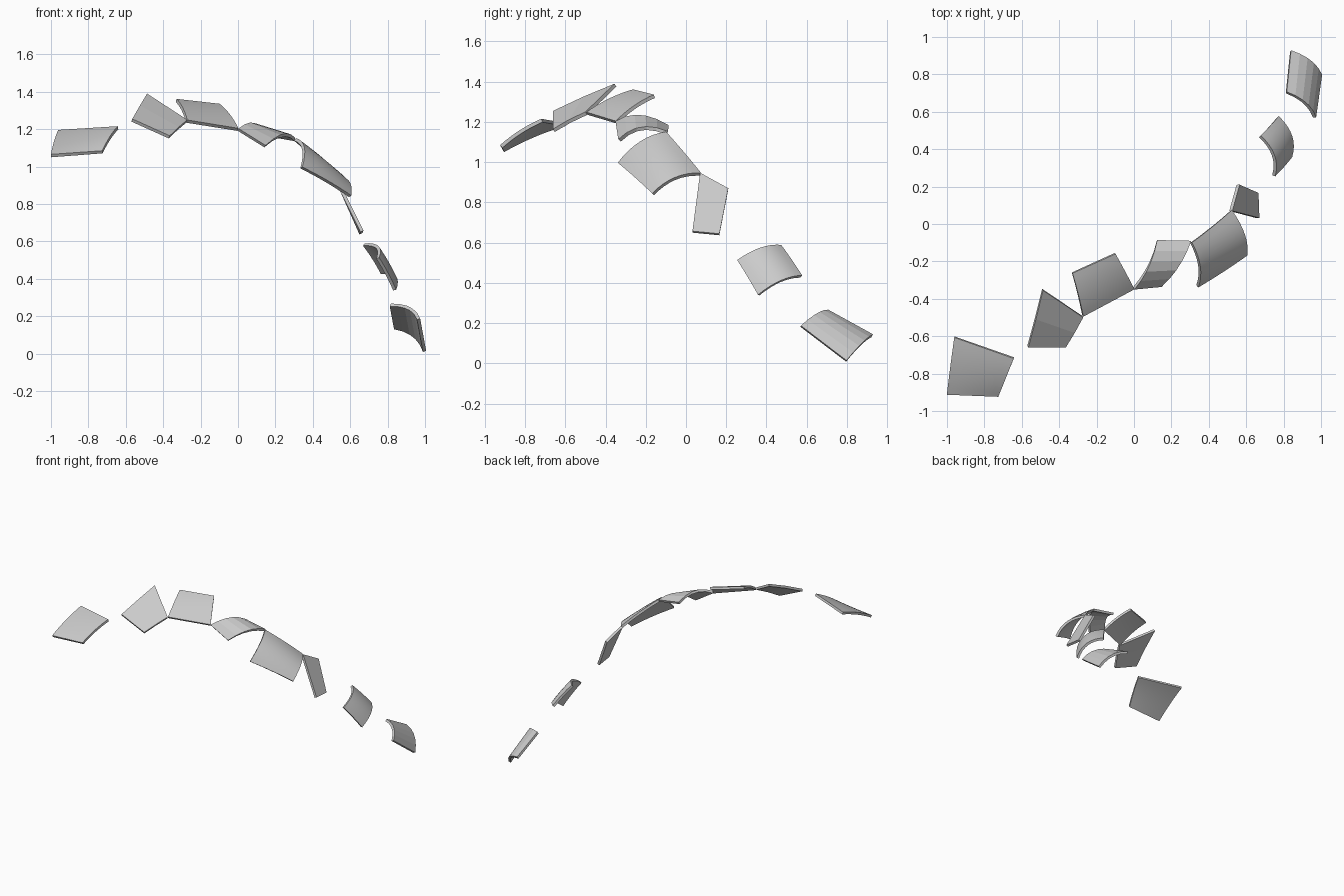
import bpy, bmesh, math
from mathutils import Vector

if "Cube" in bpy.data.objects:
    bpy.data.objects.remove(bpy.data.objects["Cube"])

THICK = 0.018

def panel(name, corners, bow=(0, 0), seg=(1, 1), smooth=False):
    """Thin four-cornered plate, bowed outward along its normal across u and v."""
    a, b, c, d = [Vector(p) for p in corners]
    n = (c - a).cross(d - b).normalized()
    nu, nv = seg
    bm = bmesh.new()
    grid = []
    for j in range(nv + 1):
        v = j / nv
        row = []
        for i in range(nu + 1):
            u = i / nu
            p = a.lerp(b, u).lerp(d.lerp(c, u), v)
            lift = 4 * (bow[0] * u * (1 - u) + bow[1] * v * (1 - v))
            row.append(bm.verts.new(p + n * lift))
        grid.append(row)
    for j in range(nv):
        for i in range(nu):
            bm.faces.new((grid[j][i], grid[j][i + 1], grid[j + 1][i + 1], grid[j + 1][i]))
    me = bpy.data.meshes.new(name)
    bm.to_mesh(me)
    bm.free()
    ob = bpy.data.objects.new(name, me)
    bpy.context.collection.objects.link(ob)
    bpy.ops.object.select_all(action='DESELECT')
    ob.select_set(True)
    bpy.context.view_layer.objects.active = ob
    m = ob.modifiers.new("thickness", 'SOLIDIFY')
    m.thickness = THICK
    m.offset = -0.3
    bpy.ops.object.modifier_apply(modifier=m.name)
    if smooth:
        bpy.ops.object.shade_smooth_by_angle(angle=math.radians(30))
    return ob

# Chain of plates from the high left end down to the ground on the right
panel("twisted_end_plate",
      [(-1, -.91, 1.06), (-.725, -.92, 1.08), (-.642, -.717, 1.21), (-.96, -.605, 1.19)],
      (0, .01), (8, 8), True)
panel("flat_upper_plate",
      [(-.567, -.658, 1.25), (-.367, -.658, 1.16), (-.273, -.497, 1.245), (-.488, -.352, 1.385)],
      (0, .004), (1, 2))
panel("twisted_crest_plate",
      [(-.273, -.492, 1.244), (0, -.346, 1.2), (-.1, -.158, 1.33), (-.33, -.262, 1.356)],
      (0, .012), (8, 8), True)
panel("arched_facet_plate",
      [(0, -.346, 1.2), (.145, -.332, 1.11), (.305, -.092, 1.147), (.123, -.088, 1.178)],
      (.005, .045), (1, 5))
panel("large_curved_plate",
      [(.34, -.335, .995), (.602, -.165, .842), (.52, .073, .942), (.307, -.1, 1.147)],
      (.006, .04), (8, 8), True)
panel("flat_lower_plate",
      [(.665, .032, .655), (.66, .166, .642), (.559, .21, .868), (.52, .07, .945)])
panel("small_curved_plate",
      [(.749, .257, .512), (.84, .36, .34), (.77, .574, .434), (.674, .47, .585)],
      (.004, .042), (8, 8), True)
panel("foot_facet_plate",
      [(.968, .57, .186), (1, .797, .013), (.838, .926, .14), (.815, .704, .262)],
      (0, .033), (1, 5))
